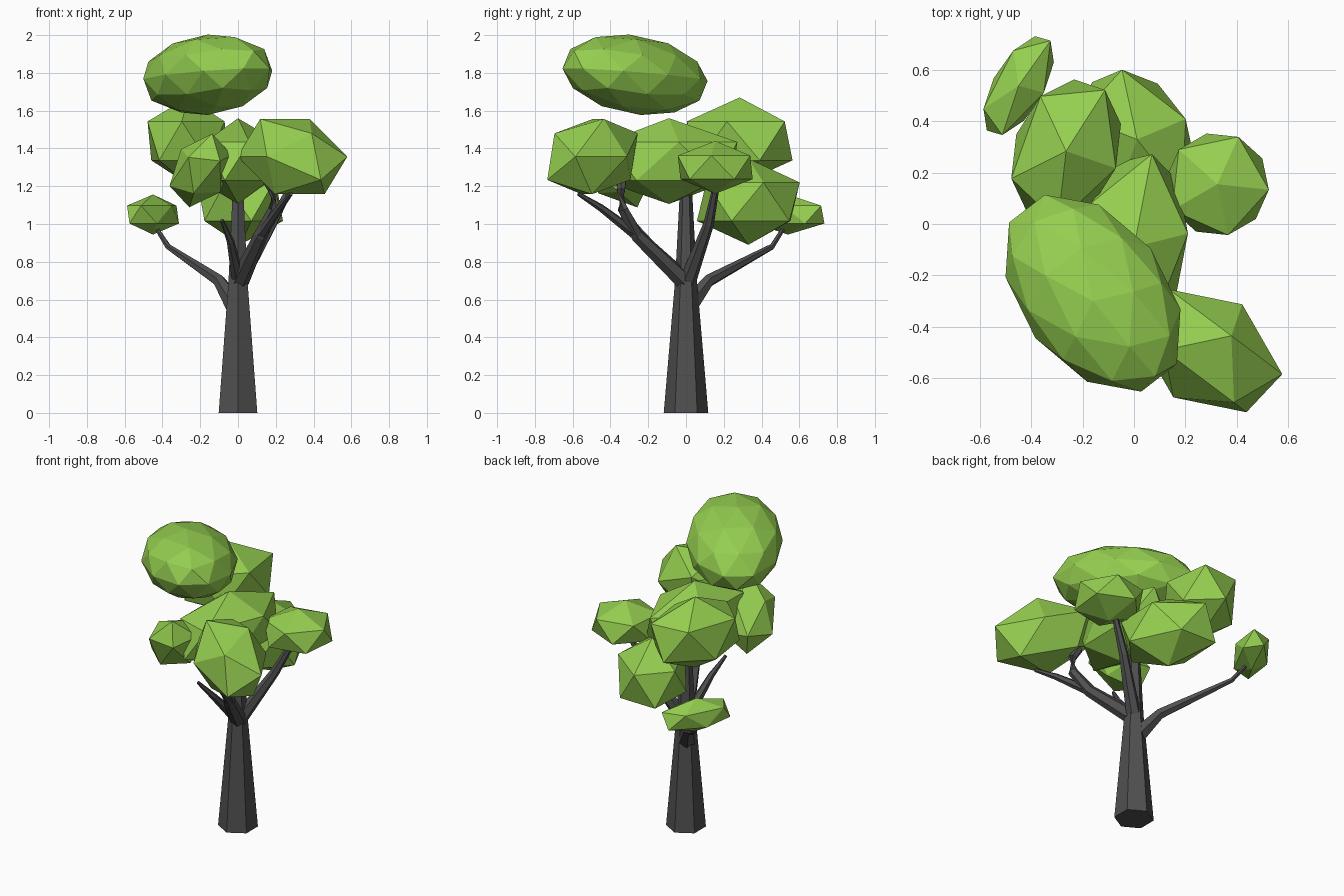
import bpy, bmesh
from math import sin, cos, pi
from mathutils import Vector, Matrix

if "Cube" in bpy.data.objects:
    bpy.data.objects.remove(bpy.data.objects["Cube"])


def material(name, rgb):
    m = bpy.data.materials.new(name)
    m.diffuse_color = (*rgb, 1)
    m.use_nodes = True
    m.node_tree.nodes["Principled BSDF"].inputs["Base Color"].default_value = m.diffuse_color
    return m


leaf = material("leaf_green", (0.30, 0.62, 0.08))
bark = material("bark_grey", (0.08, 0.08, 0.08))


def finish(name, bm, mat):
    bmesh.ops.recalc_face_normals(bm, faces=bm.faces[:])
    me = bpy.data.meshes.new(name)
    bm.to_mesh(me)
    bm.free()
    me.materials.append(mat)
    ob = bpy.data.objects.new(name, me)
    bpy.context.collection.objects.link(ob)
    return ob


def blob(name, centre, u, v, w, subdivisions=1):
    """Icosphere stretched so its x, y, z axes become u, v, w."""
    bm = bmesh.new()
    bmesh.ops.create_icosphere(bm, subdivisions=subdivisions, radius=1)
    m = Matrix((u, v, w)).transposed().to_4x4()
    bmesh.ops.transform(bm, matrix=Matrix.Translation(centre) @ m, verts=bm.verts)
    return finish(name, bm, leaf)


def limb(name, path, sides=6):
    """Tapered faceted tube through (x, y, z, radius) points."""
    bm = bmesh.new()
    pts = [Vector(p[:3]) for p in path]
    rings = []
    for i, p in enumerate(pts):
        tangent = pts[min(i + 1, len(pts) - 1)] - pts[max(i - 1, 0)]
        q = tangent.to_track_quat('Z', 'Y')
        ring = []
        for k in range(sides):
            a = pi / 2 + 2 * pi * k / sides
            ring.append(bm.verts.new(p + q @ Vector((cos(a), sin(a), 0)) * path[i][3]))
        rings.append(ring)
    for a, b in zip(rings, rings[1:]):
        for k in range(sides):
            n = (k + 1) % sides
            bm.faces.new((a[k], a[n], b[n], b[k]))
    bm.faces.new(rings[0][::-1])
    bm.faces.new(rings[-1])
    return finish(name, bm, bark)


# Trunk
limb("trunk", [(0, 0, 0, .118), (0, 0, .7, .058), (0, 0, 1.22, .03)])

# Branches
limb("branch_back_left", [(-.01, .01, .56, .055), (-.10, .12, .70, .034),
                          (-.37, .455, .88, .016), (-.44, .525, .99, .011)])
limb("branch_front_right", [(.01, -.01, .70, .05), (.12, -.26, .94, .037),
                            (.19, -.335, 1.08, .03), (.185, -.345, 1.18, .026),
                            (.14, -.335, 1.25, .022)])
limb("twig_front_right", [(.12, -.26, .94, .03), (.22, -.45, 1.085, .02),
                          (.28, -.57, 1.16, .011)])
limb("branch_front_left", [(0, -.02, .71, .035), (-.04, -.20, .91, .02),
                           (-.085, -.29, 1.02, .01)])
limb("branch_right", [(.01, .01, .70, .045), (.18, .12, 1.0, .028),
                      (.28, .16, 1.2, .018)])

# Foliage clumps
blob("foliage_top", (-.16, -.27, 1.79),
     (.271, -.347, .035), (.225, .175, 0), (0, -.03, .213), 2)
blob("foliage_front_right", (.288, -.495, 1.357),
     (.279, -.131, -.10), (.019, .225, -.072), (.092, .059, .199))
blob("foliage_front_left", (-.197, -.37, 1.283),
     (.134, .083, .066), (-.026, -.073, .181), (.102, -.163, .051))
blob("foliage_centre", (0, -.09, 1.333),
     (.078, .405, 0), (-.222, .07, 0), (0, 0, .227))
blob("foliage_right", (.325, .155, 1.30),
     (.225, -.024, 0), (.024, .225, 0), (0, 0, .14))
blob("foliage_back_left", (-.265, .284, 1.44),
     (.170, .267, 0), (-.173, .165, 0), (0, 0, .23))
blob("foliage_back", (.012, .33, 1.118),
     (.212, .089, 0), (-.138, .291, 0), (0, 0, .228))
blob("foliage_small_left", (-.45, .54, 1.05),
     (.139, .196, 0), (-.070, .097, 0), (0, 0, .106))
